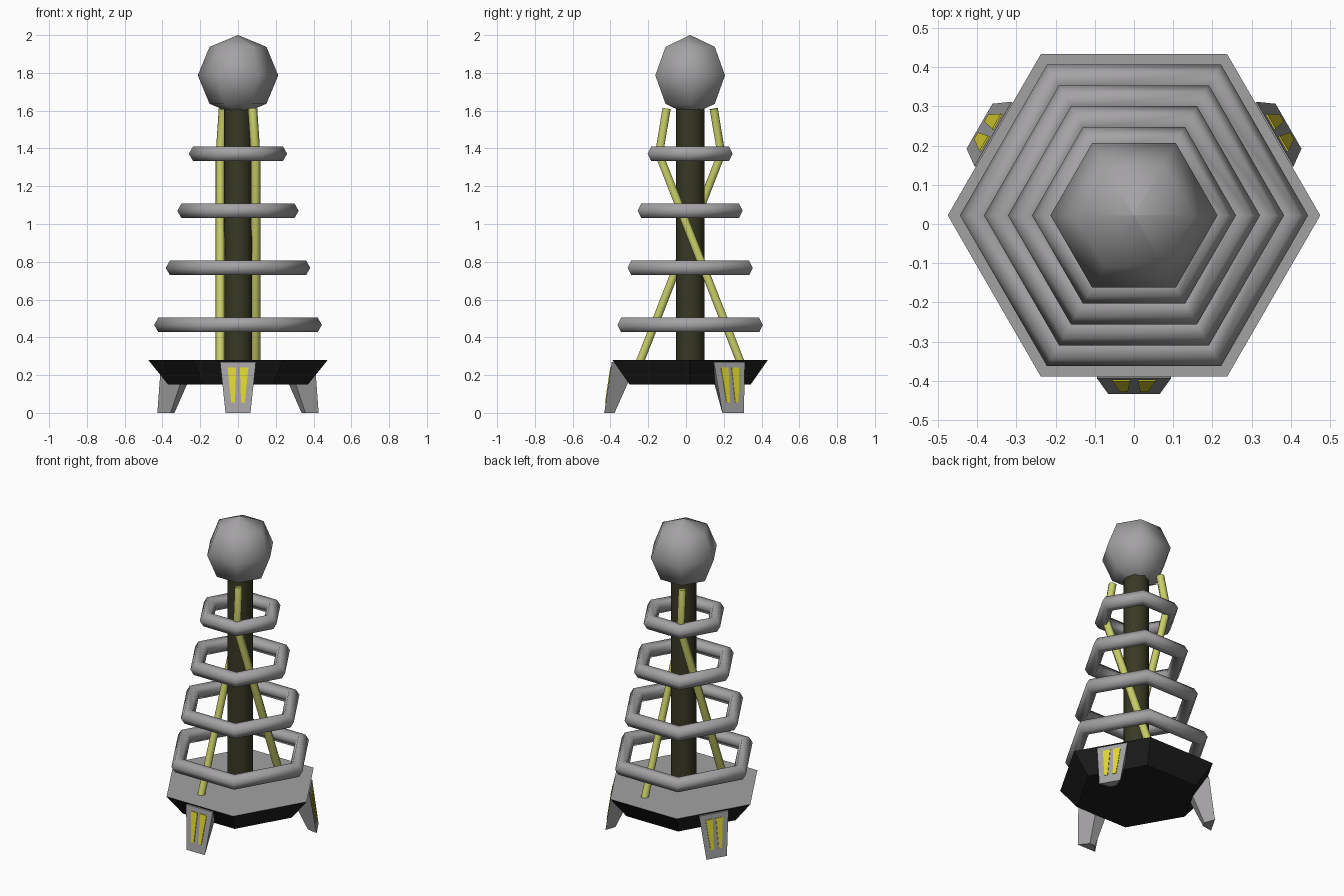
import bpy, math
from mathutils import Matrix, Vector

if "Cube" in bpy.data.objects:
    bpy.data.objects.remove(bpy.data.objects["Cube"])

CY = 0.022  # the tower axis sits slightly behind y = 0


def material(name, rgb):
    m = bpy.data.materials.new(name)
    m.diffuse_color = (*rgb, 1)
    m.use_nodes = True
    m.node_tree.nodes["Principled BSDF"].inputs["Base Color"].default_value = m.diffuse_color
    return m


GREY = material("grey metal", (0.37, 0.36, 0.37))
BLACK = material("black", (0.013, 0.013, 0.013))
OLIVE = material("dark olive", (0.04, 0.04, 0.018))
ROD = material("pale yellow", (0.58, 0.62, 0.14))
YELLOW = material("bright yellow", (0.74, 0.68, 0.03))


def make(name, verts, faces, mats, matrix=None):
    me = bpy.data.meshes.new(name)
    me.from_pydata(verts, [], faces)
    for m in mats:
        me.materials.append(m)
    ob = bpy.data.objects.new(name, me)
    bpy.context.collection.objects.link(ob)
    me.transform(matrix or Matrix.Translation((0, CY, 0)))
    return ob


def smooth(ob, angle):
    bpy.ops.object.select_all(action='DESELECT')
    ob.select_set(True)
    bpy.context.view_layer.objects.active = ob
    bpy.ops.object.shade_smooth_by_angle(angle=math.radians(angle))


def lathe(name, profile, n, mat):
    """Stack n-sided rings of (radius, z), bottom to top, closed at both ends."""
    verts = [(r * math.cos(2 * math.pi * i / n), r * math.sin(2 * math.pi * i / n), z)
             for r, z in profile for i in range(n)]
    faces = [(k * n + i, k * n + (i + 1) % n, (k + 1) * n + (i + 1) % n, (k + 1) * n + i)
             for k in range(len(profile) - 1) for i in range(n)]
    faces.append(tuple(reversed(range(n))))
    faces.append(tuple(range(len(verts) - n, len(verts))))
    return make(name, verts, faces, [mat])


# Hexagonal base: black sides, grey top
base = lathe("base", [(0.37, 0.15), (0.475, 0.28)], 6, BLACK)
base.data.materials.append(GREY)
for p in base.data.polygons:
    p.material_index = 1 if p.normal.z > 0.9 else 0

# Central pole
smooth(lathe("pole", [(0.075, 0.27), (0.075, 1.62)], 8, OLIVE), 50)

# Faceted ball on top
R = 0.213
ball = lathe("top_ball", [(max(R * math.cos(a), 0.001), 1.787 + R * math.sin(a))
                          for a in (math.pi * k / 4 for k in range(-2, 3))], 6, GREY)
smooth(ball, 80)

# Four hexagonal rings that shrink upwards
TUBE = 0.045
for k in range(4):
    bpy.ops.mesh.primitive_torus_add(major_segments=6, minor_segments=6, minor_radius=TUBE,
                                     major_radius=0.444 - 0.0613 * k - TUBE,
                                     location=(0, CY, 0.466 + 0.302 * k))
    ring = bpy.context.object
    ring.name = f"ring_{k + 1}"
    ring.data.materials.append(GREY)
    smooth(ring, 65)

# Two crossing bent rods, half a turn apart
for side, s in (("right", 1), ("left", -1)):
    cu = bpy.data.curves.new("rod", 'CURVE')
    cu.dimensions = '3D'
    cu.bevel_depth = 0.025
    cu.bevel_resolution = 1
    cu.use_fill_caps = True
    sp = cu.splines.new('POLY')
    pts = [(0.093, 0.27, 0.26), (0.093, -0.165, 1.37), (0.077, -0.125, 1.61)]
    sp.points.add(len(pts) - 1)
    for p, (x, y, z) in zip(sp.points, pts):
        p.co = (s * x, CY + s * y, z, 1)
    cu.materials.append(ROD)
    rod = bpy.data.objects.new(side + "_rod", cu)
    bpy.context.collection.objects.link(rod)
    bpy.ops.object.select_all(action='DESELECT')
    rod.select_set(True)
    bpy.context.view_layer.objects.active = rod
    bpy.ops.object.convert(target='MESH')
    smooth(bpy.context.object, 65)

# Three tapered legs with two yellow stripes each (built facing -y, then turned)
BOX = [(3, 2, 1, 0), (4, 5, 6, 7), (0, 1, 5, 4), (1, 2, 6, 5), (2, 3, 7, 6), (3, 0, 4, 7)]


def outer(x, z, lift=0.0):
    """Point on the outer leg face, optionally lifted outwards."""
    return (x, -0.455 + 0.04 * z / 0.27 - lift, z)


leg = [outer(-0.066, 0), outer(0.066, 0), (0.02, -0.4, 0), (-0.02, -0.4, 0),
       outer(-0.095, 0.27), outer(0.095, 0.27), (0.05, -0.28, 0.27), (-0.05, -0.28, 0.27)]
for name, turn in (("front", 0), ("back_right", 120), ("back_left", 240)):
    mat = Matrix.Translation((0, CY, 0)) @ Matrix.Rotation(math.radians(turn), 4, 'Z')
    make(name + "_leg", leg, BOX, [GREY], mat)
    for side, s in (("left", -1), ("right", 1)):
        lo, hi = sorted((s * 0.016, s * 0.036)), sorted((s * 0.01, s * 0.055))
        verts = [outer(x, z, d) for z, (a, b) in ((0.055, lo), (0.24, hi))
                 for x, d in ((a, 0.004), (b, 0.004), (b, -0.003), (a, -0.003))]
        make(f"{name}_leg_{side}_stripe", verts, BOX, [YELLOW], mat)
